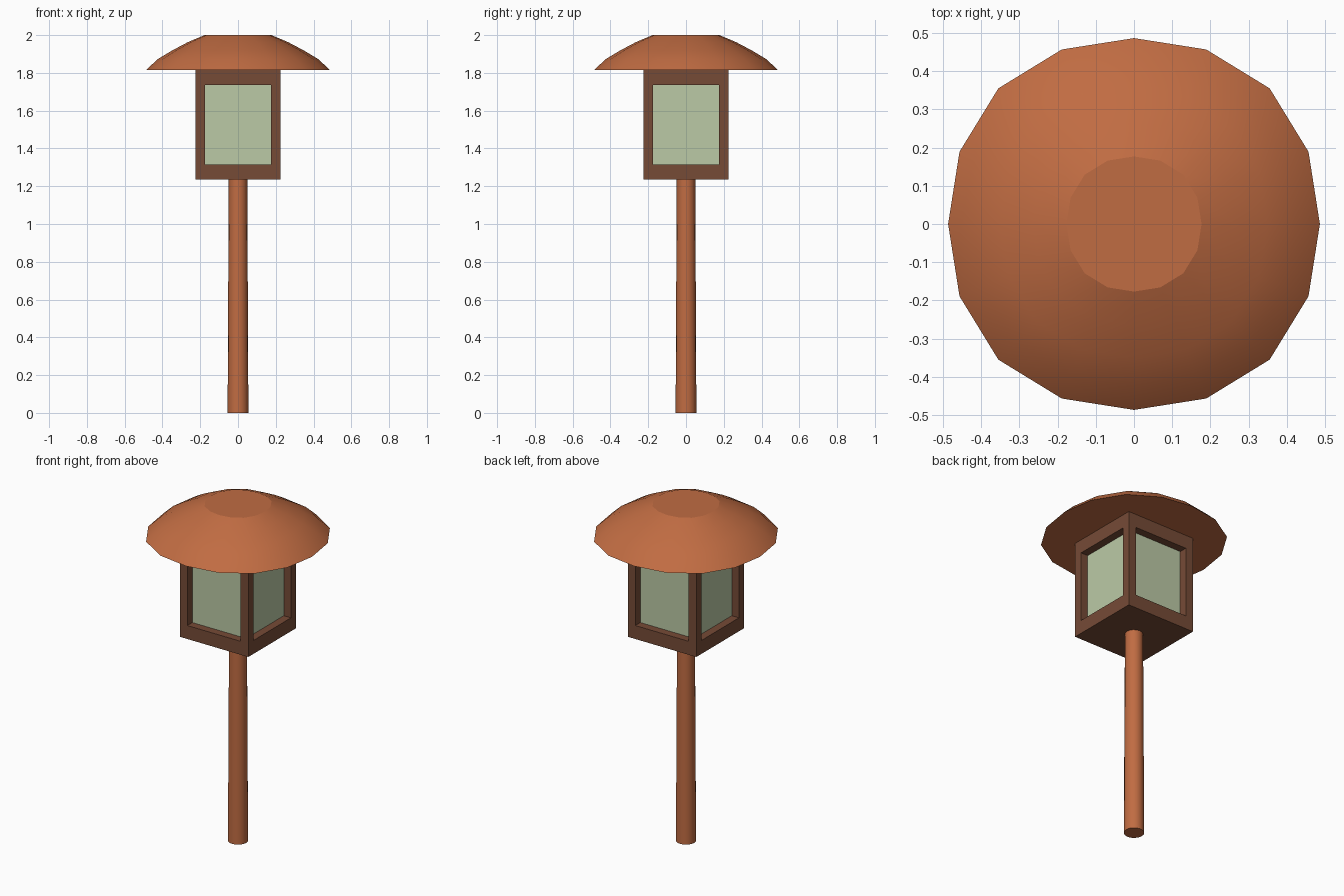
import bpy, bmesh, math
from mathutils import Vector

if "Cube" in bpy.data.objects:
    bpy.data.objects.remove(bpy.data.objects["Cube"])


def material(name, rgb):
    m = bpy.data.materials.new(name)
    m.diffuse_color = (*rgb, 1)
    m.use_nodes = True
    m.node_tree.nodes["Principled BSDF"].inputs["Base Color"].default_value = m.diffuse_color
    return m


copper = material("copper", (0.53, 0.15, 0.055))
wood = material("dark_wood", (0.18, 0.07, 0.037))
glass = material("pale_glass", (0.50, 0.59, 0.38))


def make_object(name, bm, mats, smooth_angle=None):
    bmesh.ops.recalc_face_normals(bm, faces=bm.faces)
    mesh = bpy.data.meshes.new(name)
    bm.to_mesh(mesh)
    bm.free()
    ob = bpy.data.objects.new(name, mesh)
    bpy.context.collection.objects.link(ob)
    for m in mats:
        mesh.materials.append(m)
    if smooth_angle:
        bpy.ops.object.select_all(action='DESELECT')
        ob.select_set(True)
        bpy.context.view_layer.objects.active = ob
        bpy.ops.object.shade_smooth_by_angle(angle=math.radians(smooth_angle))
    return ob


def lathe(name, profile, sides, mat, smooth_angle, squareness=0.0):
    """Capped solid of revolution; squareness bulges the diagonals slightly."""
    bm = bmesh.new()
    rings = []
    for r, z in profile:
        ring = []
        for i in range(sides):
            a = 2 * math.pi * i / sides
            rr = r * (1 + squareness * math.sin(2 * a) ** 2)
            ring.append(bm.verts.new((rr * math.cos(a), rr * math.sin(a), z)))
        rings.append(ring)
    for lo, hi in zip(rings, rings[1:]):
        for i in range(sides):
            j = (i + 1) % sides
            bm.faces.new((lo[i], lo[j], hi[j], hi[i]))
    bm.faces.new(rings[0])
    bm.faces.new(rings[-1])
    return make_object(name, bm, [mat], smooth_angle)


# Tapered post
lathe("post", [(0.055, 0), (0.049, 1.235)], 16, copper, 40)

# Shallow domed roof with flat top and flat underside
lathe("roof", [(0.487, 1.815), (0.425, 1.873), (0.35, 1.918),
               (0.265, 1.963), (0.177, 2.0)], 16, copper, 20, 0.032)

# Lantern housing: box with a recessed glass pane on each side
HALF, BOTTOM, TOP = 0.225, 1.235, 1.816
PANE_LOW, PANE_HIGH, DEPTH = 1.315, 1.735, 0.047
bm = bmesh.new()
bmesh.ops.create_cube(bm, size=1)
for v in bm.verts:
    v.co = Vector((v.co.x * 2 * HALF, v.co.y * 2 * HALF,
                   TOP if v.co.z > 0 else BOTTOM))
bm.normal_update()
middle = (PANE_LOW + PANE_HIGH) / 2
for pane in [f for f in bm.faces if abs(f.normal.z) < 0.5]:
    normal = pane.normal.copy()
    bmesh.ops.inset_individual(bm, faces=[pane], thickness=0.07)
    for v in pane.verts:
        v.co.z = PANE_HIGH if v.co.z > middle else PANE_LOW
    inner = bmesh.ops.extrude_discrete_faces(bm, faces=[pane])["faces"][0]
    bmesh.ops.translate(bm, verts=inner.verts, vec=-normal * DEPTH)
    inner.material_index = 1
make_object("lantern_housing", bm, [wood, glass])
